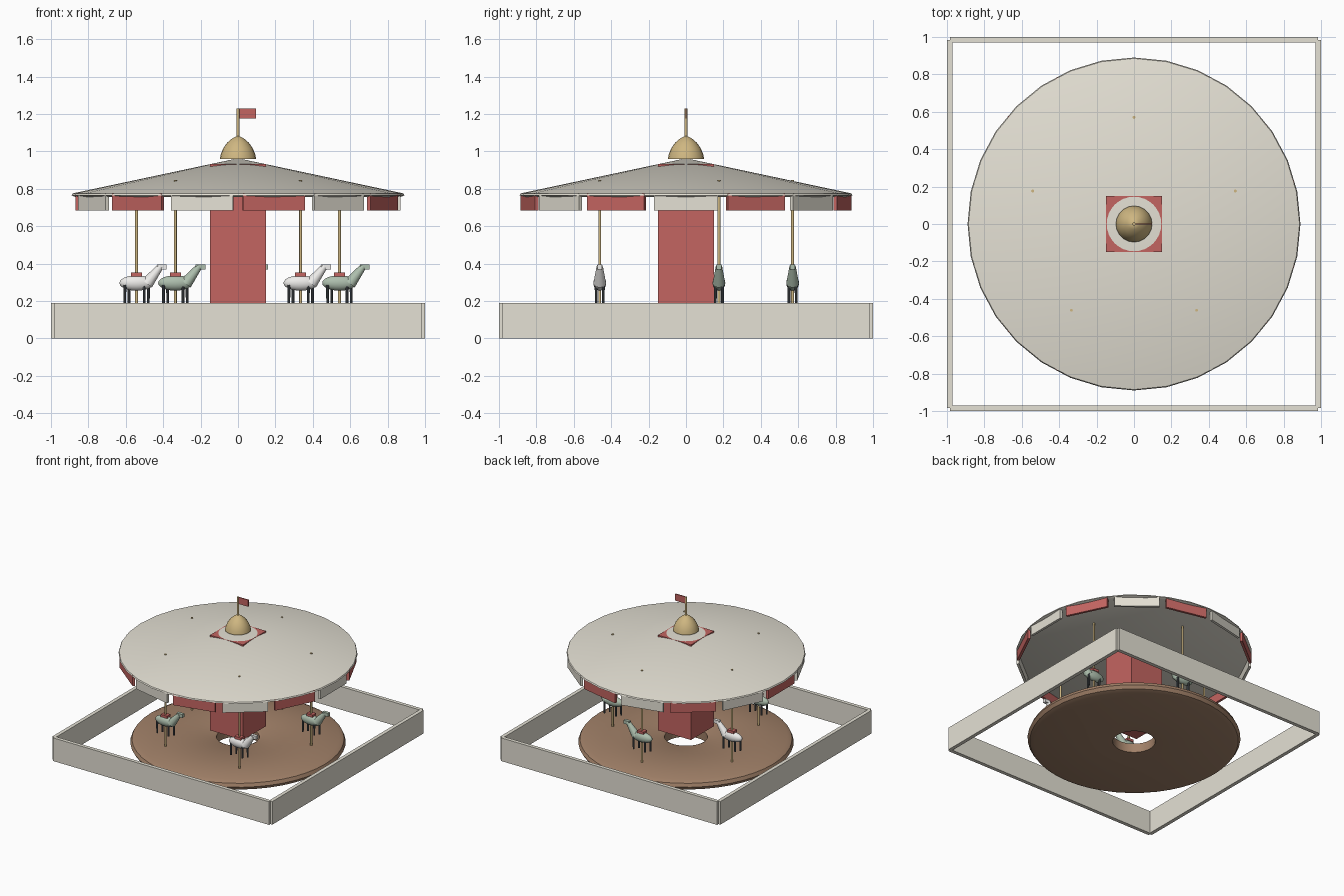
import bpy, bmesh, math
from mathutils import Vector

if "Cube" in bpy.data.objects:
    bpy.data.objects.remove(bpy.data.objects["Cube"])


def mat(name, rgb):
    m = bpy.data.materials.new(name)
    m.diffuse_color = (*rgb, 1)
    m.use_nodes = True
    m.node_tree.nodes["Principled BSDF"].inputs["Base Color"].default_value = m.diffuse_color
    return m


CREAM = mat("cream", (0.78, 0.75, 0.66))
RED = mat("red", (0.55, 0.13, 0.12))
BROWN = mat("brown", (0.36, 0.22, 0.14))
GOLD = mat("gold", (0.62, 0.47, 0.22))
WHITE = mat("white", (0.85, 0.84, 0.82))
GREEN = mat("green", (0.42, 0.52, 0.42))
DARK = mat("dark", (0.08, 0.09, 0.1))


def finish(o, name, m, smooth=True):
    o.name = name
    o.data.materials.append(m)
    if smooth:
        bpy.ops.object.shade_smooth_by_angle(angle=math.radians(35))
    return o


def box(name, c, size, m, rz=0):
    bpy.ops.mesh.primitive_cube_add(size=1, location=c, rotation=(0, 0, rz))
    o = bpy.context.object
    o.scale = size
    return finish(o, name, m, False)


def rod(name, a, b, r1, r2, m, n=12):
    a, b = Vector(a), Vector(b)
    d = b - a
    bpy.ops.mesh.primitive_cone_add(vertices=n, radius1=r1, radius2=r2, depth=d.length,
                                    location=(a + b) / 2,
                                    rotation=d.to_track_quat('Z', 'Y').to_euler())
    return finish(bpy.context.object, name, m)


def lathe(name, profile, n, m, closed=False):
    bm = bmesh.new()
    vs = [bm.verts.new((r, 0, z)) for r, z in profile]
    es = [bm.edges.new(p) for p in zip(vs, vs[1:])]
    if closed:
        es.append(bm.edges.new((vs[-1], vs[0])))
    bmesh.ops.spin(bm, geom=vs + es, cent=(0, 0, 0), axis=(0, 0, 1),
                   angle=math.tau, steps=n, use_duplicate=False)
    bmesh.ops.remove_doubles(bm, verts=bm.verts, dist=1e-4)
    bmesh.ops.recalc_face_normals(bm, faces=bm.faces)
    me = bpy.data.meshes.new(name)
    bm.to_mesh(me)
    bm.free()
    o = bpy.data.objects.new(name, me)
    bpy.context.collection.objects.link(o)
    bpy.ops.object.select_all(action='DESELECT')
    bpy.context.view_layer.objects.active = o
    o.select_set(True)
    return finish(o, name, m)


# square surrounding fence
for s in (-1, 1):
    box("fence_x", (0, s * 0.985, 0.095), (1.965, 0.03, 0.19), CREAM)
    box("fence_y", (s * 0.985, 0, 0.095), (0.03, 1.965, 0.19), CREAM)

# round platform with a centre hole and rounded rim
lathe("platform", [(0.16, 0.005), (0.75, 0), (0.785, 0.012), (0.802, 0.038), (0.79, 0.065),
                   (0.755, 0.082), (0.5, 0.09), (0.18, 0.09), (0.16, 0.08)], 48, BROWN, True)

# square column, its corners poke through the canopy
box("column", (0, 0, 0.541), (0.3, 0.3, 0.782), RED)

# canopy, finial and flag
lathe("canopy", [(0, 0.757), (0.872, 0.757), (0.89, 0.765), (0.885, 0.775), (0, 0.963)], 32, CREAM)
lathe("finial", [(0, 0.96), (0.097, 0.96), (0.092, 0.985), (0.078, 1.018), (0.057, 1.047),
                 (0.03, 1.07), (0, 1.085)], 20, GOLD)
rod("flag_pole", (0, 0, 1.07), (0, 0, 1.23), 0.008, 0.008, GOLD)
box("flag", (0.05, 0, 1.202), (0.09, 0.008, 0.055), RED)

# alternating valance panels
for i in range(14):
    a = math.tau * i / 14
    box("valance_panel", (0.858 * math.cos(a), 0.858 * math.sin(a), 0.73),
        (0.02, 0.34, 0.09), RED if i % 2 else CREAM, a)


def horse(x, y, coat):
    bpy.ops.mesh.primitive_uv_sphere_add(segments=20, ring_count=12, radius=1, location=(x, y, 0.296))
    o = bpy.context.object
    o.scale = (0.092, 0.034, 0.041)
    finish(o, "horse_body", coat)
    rod("horse_neck", (x + 0.055, y, 0.293), (x + 0.128, y, 0.385), 0.034, 0.017, coat)
    box("horse_head", (x + 0.135, y, 0.382), (0.052, 0.026, 0.028), coat)
    box("saddle", (x, y, 0.341), (0.058, 0.045, 0.02), RED)
    for sx in (-1, 1):
        for sy in (-1, 1):
            lx, ly = x + sx * 0.052 + sy * 0.011, y + sy * 0.019
            rod("horse_leg", (lx, ly, 0.188), (lx, ly, 0.285), 0.007, 0.008, DARK, 8)
    rod("horse_pole", (x, y, 0.085), (x, y, 0.847), 0.008, 0.008, GOLD)


# five horses, all facing +x
for i in range(5):
    a = math.radians(90 + 72 * i)
    horse(0.57 * math.cos(a), 0.57 * math.sin(a), WHITE if i % 2 else GREEN)
